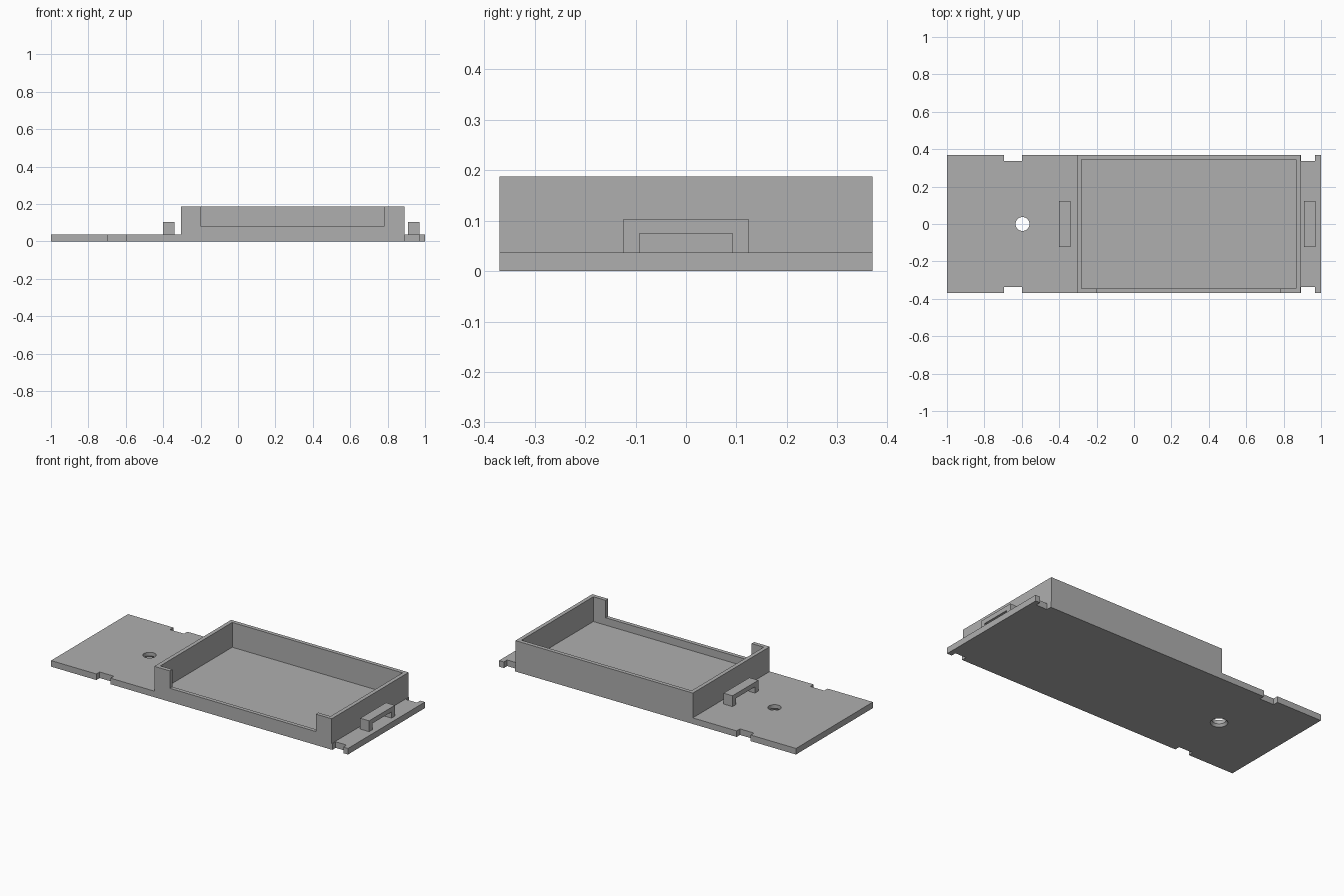
import bpy
import bmesh

cube = bpy.data.objects.get("Cube")
if cube:
    bpy.data.objects.remove(cube, do_unlink=True)

grey = bpy.data.materials.new("plain grey")
grey.use_nodes = True
colour = (0.43, 0.43, 0.43, 1)
grey.diffuse_color = colour
grey.node_tree.nodes["Principled BSDF"].inputs["Base Color"].default_value = colour

# Main dimensions
PLATE, TOP = 0.037, 0.188
HALF = 0.37
TRAY_L, TRAY_R = -0.305, 0.89
WALL = 0.024
OVER = 0.1


def make_object(name, bm):
    bmesh.ops.recalc_face_normals(bm, faces=bm.faces)
    mesh = bpy.data.meshes.new(name)
    bm.to_mesh(mesh)
    bm.free()
    mesh.materials.append(grey)
    obj = bpy.data.objects.new(name, mesh)
    bpy.context.collection.objects.link(obj)
    return obj


def box(name, x, y, z):
    bm = bmesh.new()
    bmesh.ops.create_cube(bm, size=1)
    for v in bm.verts:
        for i, (lo, hi) in enumerate((x, y, z)):
            v.co[i] = lo if v.co[i] < 0 else hi
    return make_object(name, bm)


def cone(name, x, r_low, r_high, z):
    bm = bmesh.new()
    bmesh.ops.create_cone(bm, cap_ends=True, segments=32, radius1=r_low,
                          radius2=r_high, depth=z[1] - z[0])
    bmesh.ops.translate(bm, verts=bm.verts, vec=(x, 0, sum(z) / 2))
    return make_object(name, bm)


def cut(target, cutter):
    cutter.hide_render = True
    mod = target.modifiers.new("cut", "BOOLEAN")
    mod.operation = "DIFFERENCE"
    mod.solver = "EXACT"
    mod.object = cutter
    bpy.context.view_layer.objects.active = target
    bpy.ops.object.modifier_apply(modifier=mod.name)
    bpy.data.objects.remove(cutter, do_unlink=True)


def handle(name, x):
    # Arch profile across y, extruded along x
    half, inner, top, under = 0.124, 0.092, 0.103, 0.075
    profile = [(-half, PLATE), (-half, top), (half, top), (half, PLATE),
               (inner, PLATE), (inner, under), (-inner, under), (-inner, PLATE)]
    bm = bmesh.new()
    face = bm.faces.new([bm.verts.new((x[0], y, z)) for y, z in profile])
    ext = bmesh.ops.extrude_face_region(bm, geom=[face])
    moved = [g for g in ext["geom"] if isinstance(g, bmesh.types.BMVert)]
    bmesh.ops.translate(bm, verts=moved, vec=(x[1] - x[0], 0, 0))
    return make_object(name, bm)


# Solid body, stepped down to the plate at both ends
body = box("tray_body", (-1, 1), (-HALF, HALF), (0, TOP))
wide, above = (-1, 1), (PLATE, 1)
cut(body, box("step_left", (-2, TRAY_L), wide, above))
cut(body, box("step_right", (TRAY_R, 2), wide, above))

# Tray cavity and the low opening in its front wall
inside = HALF - WALL
cut(body, box("cavity", (TRAY_L + WALL, TRAY_R - WALL), (-inside, inside), above))
cut(body, box("front_opening", (-0.2, 0.783), (-1, -inside + 0.01), (0.082, 1)))

# Side notches in the plate
for x in ((-0.695, -0.6), (TRAY_R + 0.004, 0.968)):
    for side in (-1, 1):
        y = sorted((side * (HALF - 0.032), side))
        cut(body, box("notch", x, y, (-OVER, PLATE + 0.02)))

# Screw hole, widened underneath
HOLE_X = -0.596
cut(body, cone("screw_hole", HOLE_X, 0.037, 0.037, (-OVER, OVER)))
cut(body, cone("countersink", HOLE_X, 0.058, 0.036, (-0.015, 0.016)))

# Handles at both ends of the tray
handle("handle_right", (-0.4, -0.34))
handle("handle_left", (0.91, 0.97))
